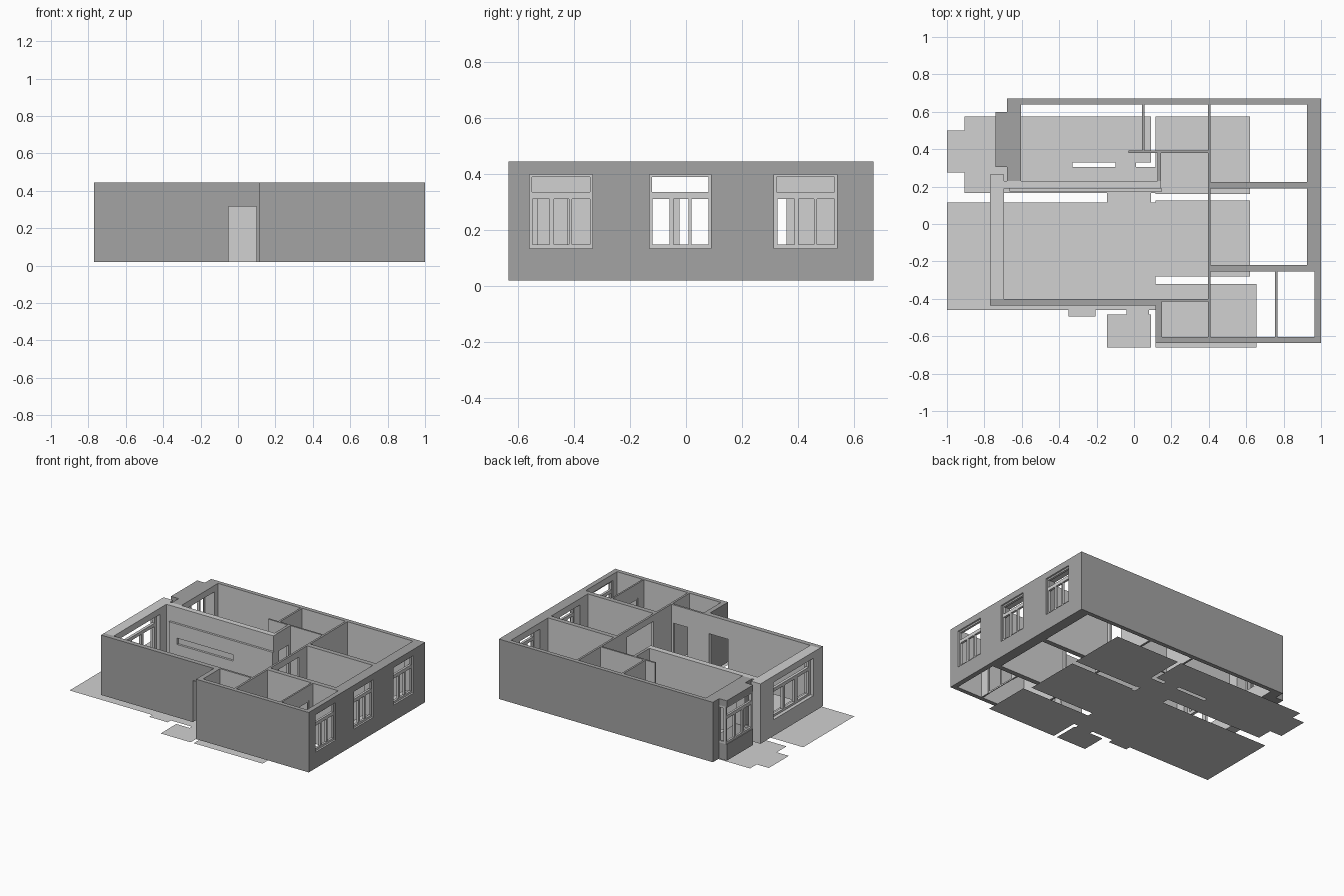
import bpy, bmesh
from mathutils import Vector

cube = bpy.data.objects.get("Cube")
if cube:
    bpy.data.objects.remove(cube, do_unlink=True)


def make_material(name, value):
    mat = bpy.data.materials.new(name)
    mat.use_nodes = True
    colour = (value, value, value, 1)
    mat.diffuse_color = colour
    mat.node_tree.nodes["Principled BSDF"].inputs["Base Color"].default_value = colour
    return mat


LIGHT = make_material("light_grey", 0.64)
DARK = make_material("mid_grey", 0.37)
BASE, TOP = 0.02, 0.445
SILL, HEAD = 0.135, 0.4
DOOR = 0.315
LEFT, RIGHT = Vector((-1, 0, 0)), Vector((1, 0, 0))
FRONT, BACK = Vector((0, -1, 0)), Vector((0, 1, 0))


def add_object(name, bm):
    mesh = bpy.data.meshes.new(name)
    bm.to_mesh(mesh)
    bm.free()
    mesh.materials.append(LIGHT)
    mesh.materials.append(DARK)
    obj = bpy.data.objects.new(name, mesh)
    bpy.context.scene.collection.objects.link(obj)
    return obj


def wall(name, run, along, across, holes=(), outer=(), z=(BASE, TOP), caps=True):
    """Straight wall along axis run; holes are (start, end, bottom, top).
    Faces turned to an outer direction, and the caps, are dark."""
    holes = [(max(a, along[0]), min(b, along[1]), max(c, z[0]), min(d, z[1]))
             for a, b, c, d in holes]
    us = sorted({*along, *(v for h in holes for v in h[:2])})
    zs = sorted({*z, *(v for h in holes for v in h[2:])})

    def solid(i, k):
        if not (0 <= i < len(us) - 1 and 0 <= k < len(zs) - 1):
            return False
        u, w = (us[i] + us[i + 1]) / 2, (zs[k] + zs[k + 1]) / 2
        return not any(a < u < b and c < w < d for a, b, c, d in holes)

    bm = bmesh.new()

    def quad(*points):
        bm.faces.new([bm.verts.new((u, t, w) if run == "x" else (t, u, w))
                      for u, t, w in points])

    near, far = across
    for i in range(len(us) - 1):
        for k in range(len(zs) - 1):
            if not solid(i, k):
                continue
            a, b, c, d = us[i], us[i + 1], zs[k], zs[k + 1]
            for t in across:
                quad((a, t, c), (b, t, c), (b, t, d), (a, t, d))
            for step, u in ((-1, a), (1, b)):
                if not solid(i + step, k):
                    quad((u, near, c), (u, far, c), (u, far, d), (u, near, d))
            for step, w in ((-1, c), (1, d)):
                if not solid(i, k + step):
                    quad((a, near, w), (b, near, w), (b, far, w), (a, far, w))
    bmesh.ops.remove_doubles(bm, verts=bm.verts[:], dist=1e-5)
    bmesh.ops.recalc_face_normals(bm, faces=bm.faces[:])
    for f in bm.faces:
        height = f.calc_center_median().z
        is_cap = abs(f.normal.z) > 0.5 and min(abs(height - v) for v in z) < 1e-4
        is_outer = any(f.normal.dot(o) > 0.5 for o in outer)
        f.material_index = int(is_outer or (caps and is_cap))
    return add_object(name, bm)


def window(name, run, along, across, bottom=SILL, top=HEAD):
    """Frame with one wide transom pane above three lower panes."""
    start, size = along[0], along[1] - along[0]
    transom = bottom + (top - bottom) * 0.7
    panes = [(start + size * a, start + size * b, bottom + 0.015, transom - 0.008)
             for a, b in ((.05, .32), (.39, .63), (.68, .96))]
    panes.append((start + size * .04, start + size * .96, transom + 0.016, top - 0.01))
    wall(name, run, along, across, panes, z=(bottom, top), caps=False)


# Floor sheets, as x0, x1, y0, y1
floor = bmesh.new()
for x0, x1, y0, y1 in (
        (-.905, .115, .165, .305), (-.905, -.33, .305, .33), (-.1, .01, .305, .33),
        (-.905, .09, .33, .575), (-1, -.905, .275, .5), (.115, .62, .16, .575),
        (-.145, .09, .115, .165), (-1, .115, -.46, .115), (.115, .62, -.28, .125),
        (.115, .655, -.66, -.32), (-.35, -.205, -.495, -.46),
        (-.145, .09, -.66, -.485), (-.04, .08, -.485, -.46)):
    floor.faces.new([floor.verts.new(p) for p in
                     ((x0, y0, 0), (x1, y0, 0), (x1, y1, 0), (x0, y1, 0))])
add_object("floor", floor)

# Right wall and its three windows
spans = {"front": (-.56, -.335), "middle": (-.13, .09), "back": (.315, .54)}
openings = {key: (*span, SILL, HEAD) for key, span in spans.items()}
wall("right_wall_front", "y", (-.635, -.24), (.965, 1), [openings["front"]],
     (RIGHT, FRONT))
wall("right_wall_back", "y", (-.24, .67), (.925, 1),
     [openings["middle"], openings["back"]], (RIGHT, BACK))
for key, span in spans.items():
    window("right_window_" + key, "y", span, (.972, .988))

# Other outer walls
wall("back_wall", "x", (-.605, .925), (.64, .67), outer=(BACK,))
wall("front_wall_right", "x", (.115, .965), (-.635, -.605), outer=(FRONT, LEFT))
wall("front_step_wall", "y", (-.605, -.4), (.115, .15), outer=(LEFT,))
wall("front_wall_left", "x", (-.77, .115), (-.435, -.4),
     [(-.05, .1, BASE, DOOR)], (FRONT,))

# Living room end wall with a wide window
wall("living_end_wall", "y", (-.4, .265), (-.77, -.695),
     [(-.33, .12, SILL, HEAD)], caps=False)
window("living_window", "y", (-.33, .12), (-.745, -.725))

# Bedroom bay
wall("bay_back_pier", "y", (.6, .67), (-.68, -.605), outer=(LEFT, BACK))
wall("bay_front_pier", "y", (.23, .305), (-.68, -.605), outer=(LEFT,))
for part, z in (("base", (BASE, SILL)), ("head", (HEAD, TOP))):
    wall("bay_" + part, "y", (.305, .6), (-.74, -.605), z=z,
         outer=(LEFT, FRONT, BACK))
window("bay_window", "y", (.305, .6), (-.735, -.72))
for side, y in (("front", .305), ("back", .587)):
    wall("bay_side_frame_" + side, "x", (-.72, -.68), (y, y + .013),
         [(-.715, -.685, .15, .385)], z=(SILL, HEAD), caps=False)

# Living room feature wall with a slotted panel
wall("feature_wall", "x", (-.695, .145), (.19, .23), caps=False)
wall("feature_panel", "x", (-.665, .15), (.175, .19),
     [(-.6, -.16, .19, .235)], z=(BASE, .335), caps=False)

# Inner partitions
wall("spine_wall", "y", (-.605, .64), (.395, .41),
     [(-.2, .1, BASE, HEAD), (.25, .36, BASE, DOOR)])
wall("right_partition_back", "x", (.41, .925), (.19, .225))
wall("right_partition_front", "x", (.41, .965), (-.255, -.22))
wall("entry_room_wall", "x", (.115, .395), (-.415, -.4), [(.27, .38, BASE, DOOR)])
wall("bedroom_side_wall", "y", (.23, .38), (.125, .145), [(.25, .36, BASE, DOOR)])
wall("bathroom_front_wall", "x", (-.03, .395), (.38, .392))
wall("bathroom_side_wall", "y", (.392, .64), (.042, .056))
wall("balcony_partition", "y", (-.605, -.255), (.754, .766),
     [(-.54, -.3, BASE, .34)])
wall("balcony_sliding_frame", "y", (-.54, -.3), (.757, .763),
     [(-.53, -.425, .03, .33), (-.415, -.31, .03, .33)], z=(BASE, .34), caps=False)
